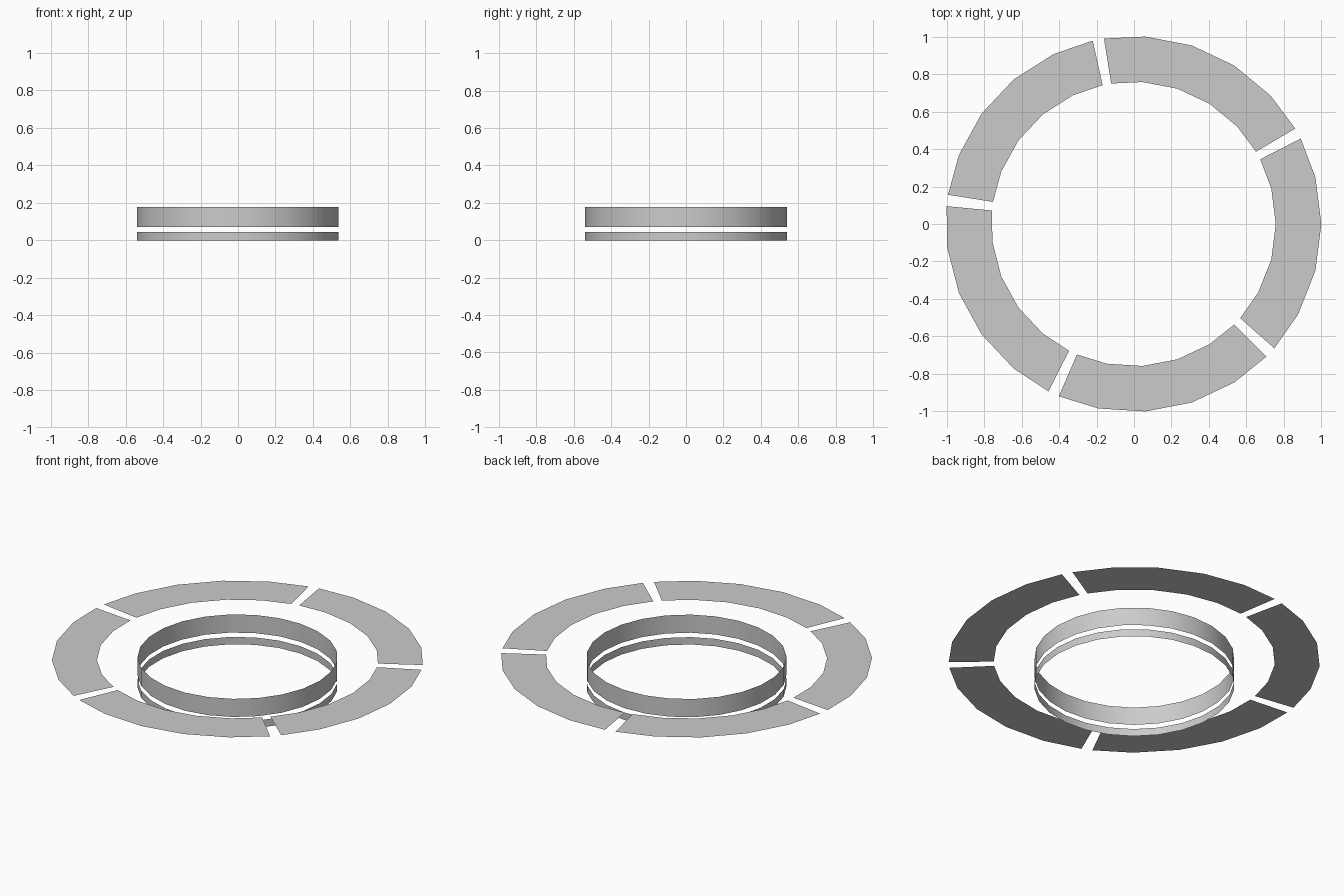
import bpy
from math import cos, sin, radians

if "Cube" in bpy.data.objects:
    bpy.data.objects.remove(bpy.data.objects["Cube"])

SIDES = 25
STEP = 360 / SIDES
GAP = 1.75          # half gap between panels, degrees
CX = -0.0025        # odd-sided circles sit slightly off centre


def point(r, deg, z):
    a = radians(deg)
    return (CX + r * cos(a), r * sin(a), z)


def strip(name, angles, r0, z0, r1, z1, closed=False):
    """Single-sided strip of quads swept between two circular edges."""
    n = len(angles)
    verts = [point(r0, a, z0) for a in angles] + [point(r1, a, z1) for a in angles]
    faces = []
    for i in range(n if closed else n - 1):
        j = (i + 1) % n
        faces.append((i, j, n + j, n + i))
    mesh = bpy.data.meshes.new(name)
    mesh.from_pydata(verts, [], faces)
    mesh.shade_smooth()
    obj = bpy.data.objects.new(name, mesh)
    bpy.context.collection.objects.link(obj)
    return obj


# Inner bands: thin open walls
full = [i * STEP for i in range(SIDES)]
strip("lower_band", full, 0.54, 0.0, 0.54, 0.044, closed=True)
strip("upper_band", full, 0.54, 0.07, 0.54, 0.178, closed=True)

# Outer ring: five flat arc panels
for k in range(5):
    start = 2 * STEP + 72 * k
    angles = [start + GAP] + [start + i * STEP for i in range(1, 5)] + [start + 72 - GAP]
    strip(f"ring_panel_{k + 1}", angles, 1.002, 0.164, 0.759, 0.164).data.flip_normals()
    # outer-to-inner winding, oriented to face upwards
for obj in bpy.data.objects:
    if obj.name.startswith("ring_panel") and obj.data.polygons[0].normal.z < 0:
        obj.data.flip_normals()
